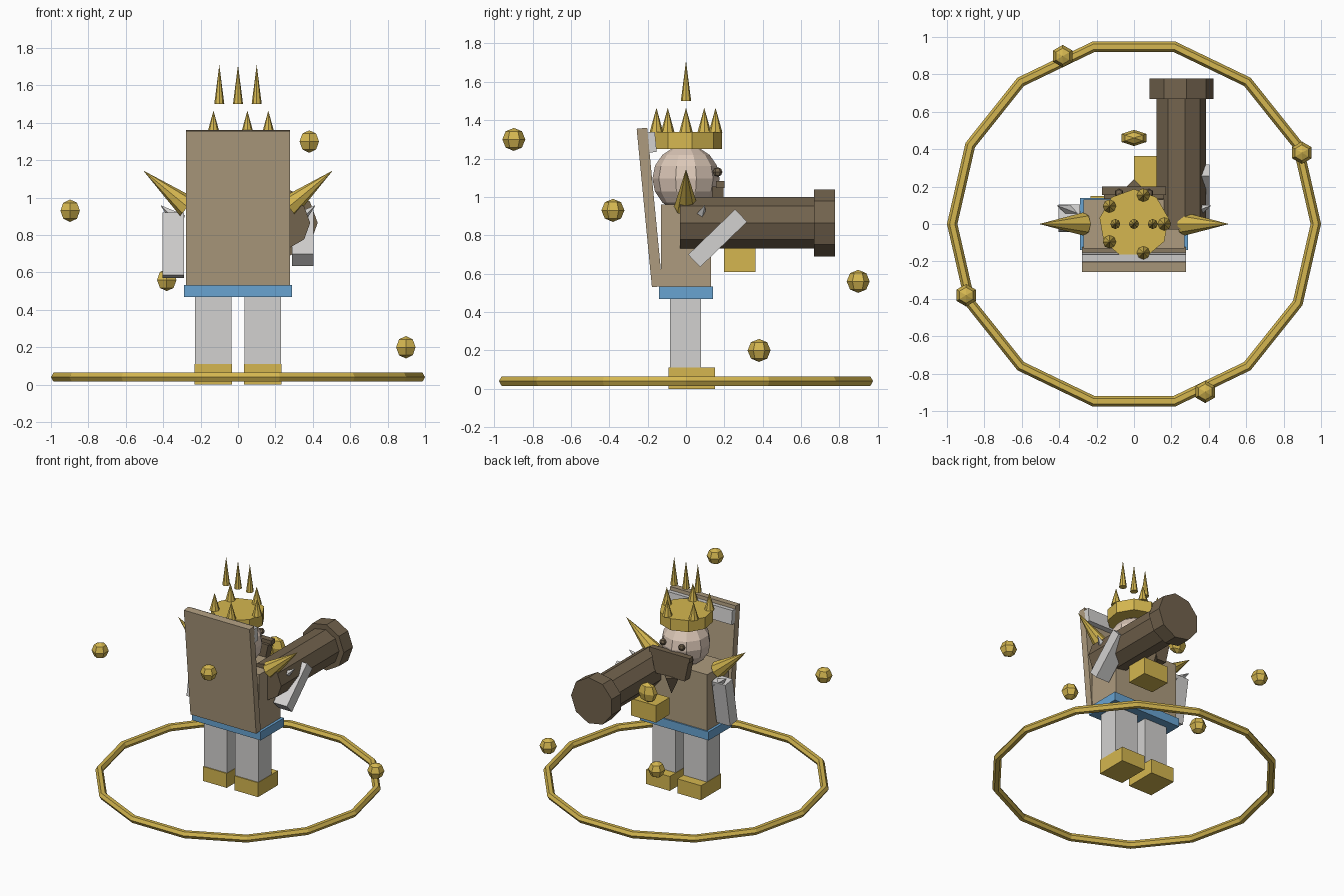
import bpy, bmesh, math
from mathutils import Matrix, Vector, Euler

cube = bpy.data.objects.get("Cube")
if cube:
    bpy.data.objects.remove(cube)


def material(name, rgb):
    m = bpy.data.materials.new(name)
    m.use_nodes = True
    m.diffuse_color = (*rgb, 1)
    m.node_tree.nodes["Principled BSDF"].inputs["Base Color"].default_value = (*rgb, 1)
    return m


TAN = material("tan cloth", (0.42, 0.33, 0.21))
BROWN = material("dark brown", (0.17, 0.125, 0.075))
GOLD = material("gold", (0.66, 0.47, 0.08))
BLUE = material("blue", (0.14, 0.37, 0.64))
PALE = material("pale grey", (0.65, 0.64, 0.63))
SKIN = material("skin", (0.72, 0.58, 0.48))


def finish(name, bm, mat, loc=(0, 0, 0), rot=(0, 0, 0)):
    bmesh.ops.remove_doubles(bm, verts=bm.verts, dist=0.0001)
    bmesh.ops.recalc_face_normals(bm, faces=bm.faces)
    mesh = bpy.data.meshes.new(name)
    bm.to_mesh(mesh)
    bm.free()
    mesh.materials.append(mat)
    ob = bpy.data.objects.new(name, mesh)
    ob.location = loc
    ob.rotation_euler = rot
    bpy.context.collection.objects.link(ob)
    return ob


def box(name, mat, loc, size, tilt=0, taper=1):
    """Box centred on loc, tilted about x; taper narrows the bottom in x."""
    bm = bmesh.new()
    bmesh.ops.create_cube(bm, size=1, matrix=Matrix.Diagonal((*size, 1)))
    for v in bm.verts:
        if v.co.z < 0:
            v.co.x *= taper
    return finish(name, bm, mat, loc, (math.radians(tilt), 0, 0))


def lathe(name, mat, profile, sides, loc=(0, 0, 0), rot=(0, 0, 0), phase=90, scale=(1, 1, 1)):
    """Turn (radius, height) points around z with flat facets."""
    bm = bmesh.new()
    rings = []
    for r, z in profile:
        ring = []
        for i in range(sides):
            a = math.radians(phase) + math.tau * i / sides
            co = (r * math.cos(a) * scale[0], r * math.sin(a) * scale[1], z * scale[2])
            ring.append(bm.verts.new(co))
        rings.append(ring)
    for a, b in zip(rings, rings[1:]):
        for i in range(sides):
            j = (i + 1) % sides
            bm.faces.new((a[i], a[j], b[j], b[i]))
    for ring, (r, z) in zip((rings[0], rings[-1]), (profile[0], profile[-1])):
        if r > 0:
            bm.faces.new(ring)
    return finish(name, bm, mat, loc, rot)


def ball(name, mat, loc, r, sides=6, bands=4, scale=(1, 1, 1)):
    arc = [math.pi * i / bands for i in range(bands + 1)]
    profile = [(r * math.sin(a) if 0 < i < bands else 0, -r * math.cos(a)) for i, a in enumerate(arc)]
    return lathe(name, mat, profile, sides, loc, scale=scale)


def cone(name, mat, base, tip, r, sides=8):
    d = Vector(tip) - Vector(base)
    rot = d.to_track_quat("Z", "Y").to_euler()
    return lathe(name, mat, [(r, 0), (0, d.length)], sides, base, rot)


# Ground ring with a hexagonal section
bm = bmesh.new()
section = []
for k in range(6):
    a = math.tau * k / 6
    section.append(bm.verts.new((0.972 + 0.028 * math.cos(a), 0, 0.04 + 0.028 * math.sin(a))))
edges = [bm.edges.new((section[k], section[(k + 1) % 6])) for k in range(6)]
bmesh.ops.spin(bm, geom=section + edges, cent=(0, 0, 0), axis=(0, 0, 1),
               angle=math.tau, steps=14, use_merge=False)
finish("ground_ring", bm, GOLD)

# Floating orbs circling the figure
for i, z in enumerate((0.2, 0.56, 0.93, 1.3)):
    a = math.radians(23 + 90 * i)
    ball("orb", GOLD, (0.975 * math.cos(a), 0.975 * math.sin(a), z), 0.06)
ball("front_gem", GOLD, (0, 0.46, 0.88), 0.07, scale=(1.1, 0.62, 1.1))

# Legs, feet, belt and torso
for side, x in (("left", 0.132), ("right", -0.132)):
    box(side + "_foot", GOLD, (x, 0.03, 0.055), (0.2, 0.24, 0.11))
    box(side + "_leg", PALE, (x, -0.003, 0.29), (0.195, 0.16, 0.36))
box("belt", BLUE, (0, 0, 0.5), (0.58, 0.28, 0.065))
box("torso", TAN, (0, 0, 0.745), (0.54, 0.26, 0.43))

# Cape with pale collar
box("cape", TAN, (0, -0.19, 0.945), (0.555, 0.055, 0.83), 5.5)
box("cape_collar", PALE, (0, -0.18, 1.285), (0.555, 0.045, 0.105), 5.5)

# Arms, small shoulder shards and shoulder spikes
box("right_arm", PALE, (-0.347, 0.03, 0.745), (0.115, 0.09, 0.34), -10)
box("left_arm", PALE, (0.347, 0.165, 0.785), (0.115, 0.09, 0.34), -46)
for s in (-1, 1):
    cone("shoulder_shard", PALE, (s * 0.31, 0.06, 0.87), (s * 0.415, 0.1, 0.96), 0.045, 4)
    cone("shoulder_spike", GOLD, (s * 0.27, 0, 0.95), (s * 0.507, 0, 1.145), 0.062, 8)

# Head and face
ball("head", SKIN, (0, 0, 1.095), 0.175, 10, 8)
for s in (-1, 1):
    ball("eye", BROWN, (s * 0.08, 0.165, 1.13), 0.025)
box("moustache", BROWN, (0, 0.178, 1.065), (0.34, 0.045, 0.035))
box("beard", BROWN, (0, 0.165, 0.975), (0.32, 0.06, 0.16), 0, 0.78)
cone("beard_point", BROWN, (0, 0.175, 0.9), (0, 0.175, 0.76), 0.065, 4)

# Crown with five points and three floating spikes
lathe("crown", GOLD, [(0.187, 1.25), (0.187, 1.338)], 9)
for i in range(5):
    a = math.tau * i / 5
    x, y = 0.162 * math.cos(a), 0.162 * math.sin(a)
    cone("crown_point", GOLD, (x, y, 1.335), (x, y, 1.465), 0.036)
for x in (-0.1, 0, 0.1):
    cone("floating_spike", GOLD, (x, 0, 1.5), (x, 0, 1.71), 0.027)

# Shoulder cannon and the fist beneath it
lathe("cannon", BROWN, [(0.137, -0.03), (0.137, 0.668), (0.177, 0.668), (0.177, 0.778)], 9,
      (0.249, 0, 0.865), (-math.pi / 2, 0, 0), phase=0)
box("fist", GOLD, (0.105, 0.28, 0.675), (0.21, 0.165, 0.13))
